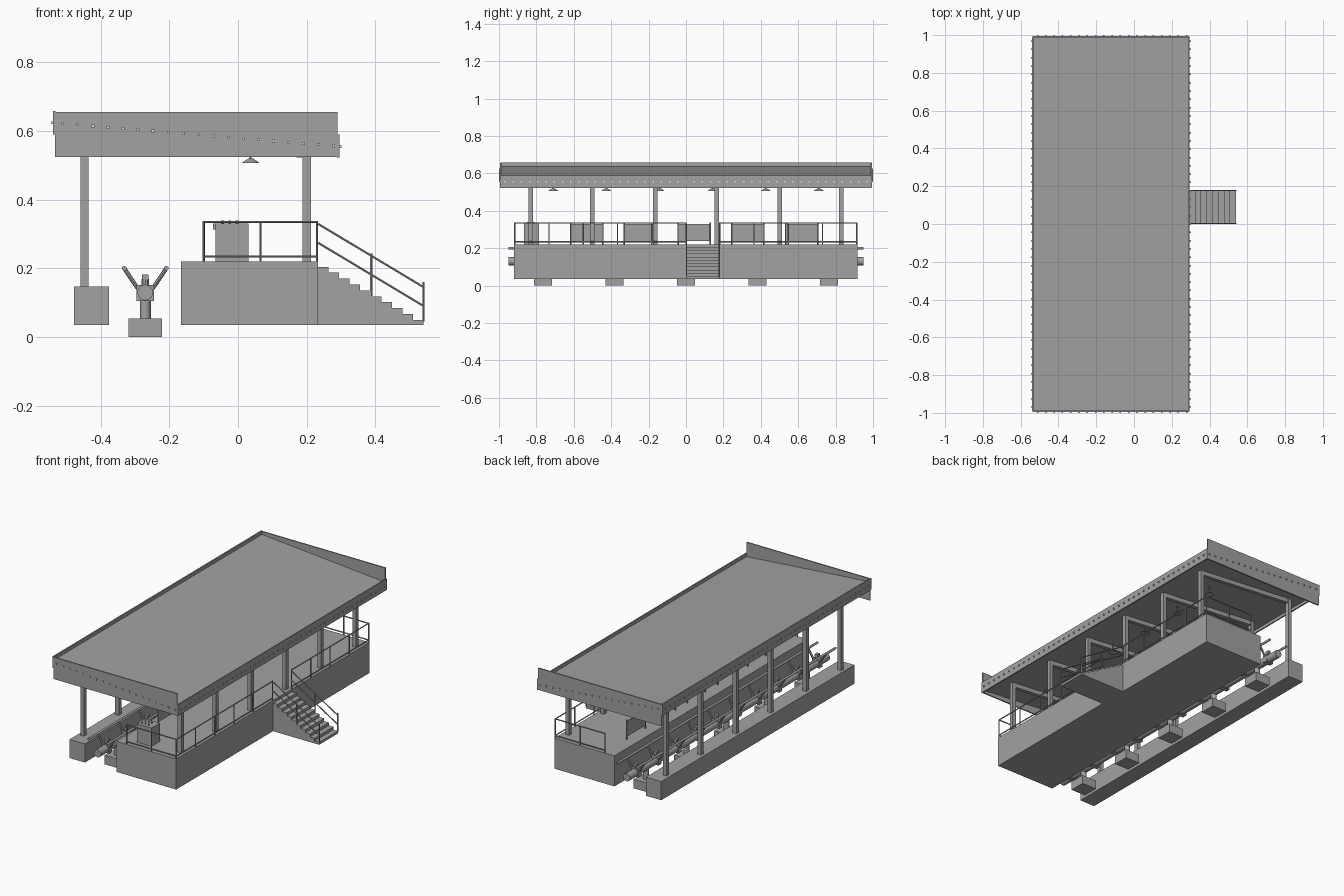
import bpy, bmesh, math
from mathutils import Vector

cube = bpy.data.objects.get("Cube")
if cube:
    bpy.data.objects.remove(cube, do_unlink=True)


def material(name, color):
    m = bpy.data.materials.new(name)
    m.use_nodes = True
    m.diffuse_color = color
    m.node_tree.nodes["Principled BSDF"].inputs["Base Color"].default_value = color
    return m


GREY = material("plain grey", (0.36, 0.36, 0.36, 1))
PALE = material("pale bulb", (0.75, 0.74, 0.68, 1))


class Part:
    """Collects simple solids into one named object."""

    def __init__(self):
        self.bm = bmesh.new()

    def box(self, x0, x1, y0, y1, z0, z1):
        return self.prism([(x0, z0), (x1, z0), (x1, z1), (x0, z1)], y0, y1)

    def prism(self, profile, y0, y1):
        verts = [self.bm.verts.new((x, y0, z)) for x, z in profile]
        face = self.bm.faces.new(verts)
        ext = bmesh.ops.extrude_face_region(self.bm, geom=[face])["geom"]
        moved = [v for v in ext if isinstance(v, bmesh.types.BMVert)]
        bmesh.ops.translate(self.bm, verts=moved, vec=(0, y1 - y0, 0))

    def rod(self, a, b, r, r2=None, sides=8):
        a, b = Vector(a), Vector(b)
        d = b - a
        new = bmesh.ops.create_cone(self.bm, cap_ends=True, segments=sides, radius1=r,
                                    radius2=r if r2 is None else r2, depth=d.length)["verts"]
        rot = Vector((0, 0, 1)).rotation_difference(d).to_matrix()
        for v in new:
            v.co = rot @ v.co + (a + b) / 2

    def finish(self, name, mat=GREY, smooth=False):
        bmesh.ops.recalc_face_normals(self.bm, faces=self.bm.faces)
        mesh = bpy.data.meshes.new(name)
        self.bm.to_mesh(mesh)
        self.bm.free()
        mesh.materials.append(mat)
        ob = bpy.data.objects.new(name, mesh)
        bpy.context.collection.objects.link(ob)
        if smooth:
            bpy.ops.object.select_all(action="DESELECT")
            ob.select_set(True)
            bpy.context.view_layer.objects.active = ob
            bpy.ops.object.shade_smooth_by_angle(angle=math.radians(35))
        return ob


def roof_z(x):
    """Height of the middle of the sloping roof slab."""
    return 0.58 - 0.083 * x


def sloped(part, x0, x1, y0, y1, low, high):
    part.prism([(x0, roof_z(x0) + low), (x1, roof_z(x1) + low),
                (x1, roof_z(x1) + high), (x0, roof_z(x0) + high)], y0, y1)


# Platform and far walkway
p = Part()
p.box(-0.166, 0.233, -0.92, 0.917, 0.036, 0.22)
p.finish("platform")
p = Part()
p.box(-0.477, -0.375, -0.92, 0.917, 0.036, 0.148)
p.finish("column_footing")

# Solid stairs
STEPS, RUN, RISE = 10, 0.0307, 0.0172
outline = [(0.233, 0.036)]
for i in range(STEPS):
    z = 0.205 - i * RISE
    outline += [(0.233 + i * RUN, z), (0.233 + (i + 1) * RUN, z)]
outline.append((0.54, 0.036))
p = Part()
p.prism(outline, 0.0, 0.18)
p.finish("stairs")

# Columns, cross beams
columns, beams = Part(), Part()
for y in (-0.83, -0.5, -0.165, 0.165, 0.5, 0.83):
    for x, base in ((-0.447, 0.148), (0.2, 0.22)):
        columns.box(x - 0.012, x + 0.012, y - 0.012, y + 0.012, base, roof_z(x) - 0.015)
    sloped(beams, -0.459, 0.212, y - 0.011, y + 0.011, -0.042, -0.013)
columns.finish("columns")
beams.finish("cross_beams")

# Roof slab and fascia boards
p = Part()
sloped(p, -0.531, 0.289, -0.987, 0.987, -0.016, 0.014)
p.finish("roof_slab")
p = Part()
p.box(-0.539, -0.531, -0.993, 0.993, 0.59, 0.659)
p.box(0.288, 0.295, -0.993, 0.993, 0.523, 0.59)
for s in (-1, 1):
    p.box(-0.533, 0.289, s * 0.986, s * 0.994, 0.525, 0.656)
p.finish("fascia_boards")

# Bulbs around the fascia
p = Part()
B = 0.004
for s in (-1, 1):
    for i in range(19):
        x = -0.51 + i * 0.0438
        p.box(x - B, x + B, s * 0.993, s, roof_z(x) - B, roof_z(x) + B)
for i in range(45):
    y = -0.968 + i * 0.044
    p.box(-0.545, -0.538, y - B, y + B, 0.62, 0.628)
    p.box(0.294, 0.301, y - B, y + B, 0.551, 0.559)
p.finish("fascia_bulbs", PALE)

# Hanging lamps
p = Part()
for i in range(6):
    y = -0.71 + i * 0.284
    p.rod((0.037, y, 0.507), (0.037, y, 0.52), 0.026, 0.007, 16)
    p.rod((0.037, y, 0.518), (0.037, y, 0.565), 0.003)
p.finish("hanging_lamps", smooth=True)

# Railings around the platform
R = 0.0035
p = Part()
spans = [((0.23, -0.915), (0.23, 0.0), 5), ((0.23, 0.18), (0.23, 0.913), 4),
         ((-0.1, -0.915), (0.23, -0.915), 2), ((-0.1, 0.913), (0.23, 0.913), 2)]
for a, b, n in spans:
    for z in (0.235, 0.335):
        p.rod((*a, z), (*b, z), R, sides=6)
    for i in range(n + 1):
        x, y = (a[k] + (b[k] - a[k]) * i / n for k in (0, 1))
        p.rod((x, y, 0.22), (x, y, 0.338), R, sides=6)
p.finish("platform_railing")

# Stair handrails
p = Part()
for y in (0.003, 0.177):
    for drop in (0, 0.055):
        p.rod((0.233, y, 0.33 - drop), (0.54, y, 0.146 - drop), R, sides=6)
    p.rod((0.388, y, 0.12), (0.388, y, 0.243), R, sides=6)
    p.rod((0.54, y, 0.045), (0.54, y, 0.16), R, sides=6)
p.finish("stair_handrails")

# Boarding gates along the track edge
p = Part()
for i in range(5):
    y = -0.53 + i * 0.287
    p.box(-0.102, -0.098, y - 0.086, y + 0.086, 0.238, 0.33)
    for e in (-0.086, 0.086):
        p.rod((-0.1, y + e, 0.22), (-0.1, y + e, 0.338), 0.004)
p.finish("boarding_gates")

# Control desk with buttons
p = Part()
p.box(-0.066, 0.03, -0.865, -0.785, 0.22, 0.331)
p.box(-0.073, -0.066, -0.84, -0.81, 0.314, 0.331)
for x in (-0.045, -0.024, -0.003):
    for y in (-0.845, -0.815):
        p.rod((x, y, 0.331), (x, y, 0.34), 0.004)
p.finish("control_desk")

# Track: feet, posts, spine, rails and ties
TX = -0.27
feet, posts = Part(), Part()
for i in range(5):
    y = -0.765 + i * 0.3825
    feet.box(TX - 0.049, TX + 0.049, y - 0.048, y + 0.048, 0, 0.054)
    posts.rod((TX, y, 0.054), (TX, y, 0.12), 0.016, sides=12)
feet.finish("track_feet")
posts.finish("track_posts", smooth=True)

p = Part()
p.rod((TX, -0.95, 0.13), (TX, 0.95, 0.13), 0.023, sides=16)
for s in (-1, 1):
    p.rod((TX + s * 0.061, -0.95, 0.2), (TX + s * 0.061, 0.95, 0.2), 0.007, sides=12)
p.finish("track_pipes", smooth=True)

p = Part()
for i in range(10):
    y = -0.861 + i * 0.19125
    p.box(TX - 0.025, TX + 0.025, y - 0.014, y + 0.014, 0.106, 0.152)
    p.rod((TX, y, 0.152), (TX, y, 0.17), 0.012, sides=10)
    p.box(TX - 0.009, TX + 0.009, y - 0.012, y + 0.012, 0.168, 0.183)
    for s in (-1, 1):
        p.rod((TX + s * 0.022, y, 0.142), (TX + s * 0.061, y, 0.2), 0.006)
p.finish("track_ties")
